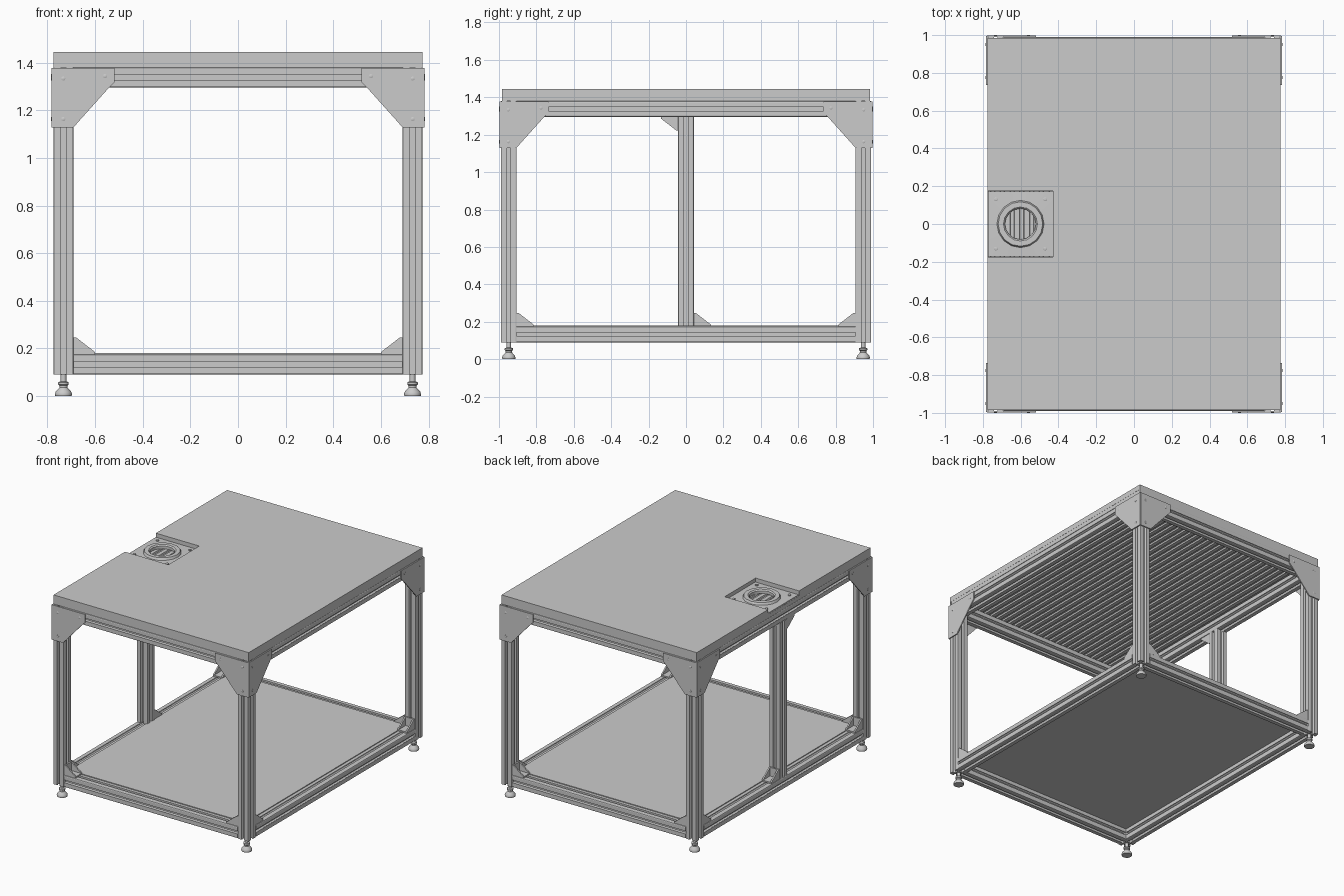
import bpy, bmesh, math
from mathutils import Vector as V

if "Cube" in bpy.data.objects:
    bpy.data.objects.remove(bpy.data.objects["Cube"])

X, Y, Z = V((1, 0, 0)), V((0, 1, 0)), V((0, 0, 1))
LX, LY = 0.7325, 0.9475          # leg centre lines
H = 0.0425                       # half width of an extrusion
BOT, TOP = 0.09, 1.38            # frame bottom and top


def finish(name, bm, smooth=False):
    bmesh.ops.recalc_face_normals(bm, faces=bm.faces[:])
    me = bpy.data.meshes.new(name)
    bm.to_mesh(me)
    bm.free()
    ob = bpy.data.objects.new(name, me)
    bpy.context.collection.objects.link(ob)
    if smooth:
        bpy.ops.object.select_all(action='DESELECT')
        bpy.context.view_layer.objects.active = ob
        ob.select_set(True)
        bpy.ops.object.shade_smooth_by_angle(angle=math.radians(35))
    return ob


def loft(bm, loops, caps=True, closed=False):
    rings = [[bm.verts.new(p) for p in loop] for loop in loops]
    pairs = list(zip(rings, rings[1:])) + ([(rings[-1], rings[0])] if closed else [])
    for a, b in pairs:
        for i in range(len(a)):
            j = (i + 1) % len(a)
            bm.faces.new((a[i], a[j], b[j], b[i]))
    if caps:
        bm.faces.new(rings[0])
        bm.faces.new(rings[-1])


def add_prism(bm, pts, o, u, v, w):
    base = [o + u * a + v * b for a, b in pts]
    loft(bm, [base, [p + w for p in base]])


def prism(name, pts, o, u, v, w):
    bm = bmesh.new()
    add_prism(bm, pts, o, u, v, w)
    return finish(name, bm)


def box(name, lo, hi):
    lo, d = V(lo), V(hi) - V(lo)
    return prism(name, [(0, 0), (d.x, 0), (d.x, d.y), (0, d.y)], lo, X, Y, Z * d.z)


def lathe(name, prof, o, n=20, axis=Z, u=X, v=Y):
    bm = bmesh.new()
    loft(bm, [[o + axis * h + (u * math.cos(2 * math.pi * i / n) + v * math.sin(2 * math.pi * i / n)) * r
               for i in range(n)] for r, h in prof])
    return finish(name, bm, True)


# T-slot cross-section, one side turned four times
side = [(H - .002, H - .002), (H - .007, H), (.010, H), (.010, H - .009), (.018, H - .009), (.010, H - .021)]
side += [(-a, b) for a, b in side[:0:-1]]
slot = []
for k in range(4):
    c, s = round(math.cos(k * math.pi / 2)), round(math.sin(k * math.pi / 2))
    slot += [(a * c - b * s, a * s + b * c) for a, b in side]


def rail(name, start, end):
    w = V(end) - V(start)
    u, v = (Y, Z) if abs(w.x) > .1 else (X, Z) if abs(w.y) > .1 else (X, Y)
    prism(name, slot, V(start), u, v, w)


def gusset(name, o, u, v, w):
    # cast angle bracket: two flanges and two triangular cheeks
    bm = bmesh.new()
    t, a, b, hw = .010, .09, .072, .038
    o = V(o)
    add_prism(bm, [(0, 0), (a, 0), (a, t), (0, t)], o - w * hw, u, v, w * 2 * hw)
    add_prism(bm, [(0, 0), (t, 0), (t, b), (0, b)], o - w * hw, u, v, w * 2 * hw)
    for e in (-hw, hw - t):
        add_prism(bm, [(0, 0), (a, 0), (a, t), (t, b), (0, b)], o + w * e, u, v, w * t)
    finish(name, bm)


corner = [(0, 0), (.26, 0), (.26, -.06), (.235, -.085), (.105, -.23), (.088, -.25), (0, -.25)]
bolts = [(.045, -.045), (.22, -.035), (.045, -.215)]
foot = [(.034, 0), (.036, .006), (.033, .018), (.017, .036), (.017, .044), (.022, .048),
        (.022, .058), (.012, .062), (.012, .095)]

for sx in (-1, 1):
    for sy in (-1, 1):
        # legs and levelling feet
        rail("leg", (sx * LX, sy * LY, BOT), (sx * LX, sy * LY, TOP))
        lathe("foot", foot, V((sx * LX, sy * LY, 0)))
        # outer corner plates with bolts
        for u, w, o in ((X * -sx, Y * sy, V((sx * .778, sy * .99, 1.378))),
                        (Y * -sy, X * sx, V((sx * .775, sy * .995, 1.378)))):
            prism("corner_plate", corner, o, u, Z, w * .008)
            for a, b in bolts:
                lathe("plate_bolt", [(.009, 0), (.009, .009), (.006, .0105)],
                      o + u * a + Z * b, 8, w, u, Z)
        # inner lower brackets
        gusset("lower_bracket", (sx * (LX - H), sy * LY, .175), X * -sx, Z, Y)
        gusset("lower_bracket", (sx * LX, sy * (LY - H), .175), Y * -sy, Z, X)

# horizontal rails, bottom and top
for label, z in (("bottom", BOT + H), ("top", TOP - H)):
    for s in (-1, 1):
        rail(label + "_cross_rail", (-LX + H, s * LY, z), (LX - H, s * LY, z))
        rail(label + "_side_rail", (s * LX, -LY + H, z), (s * LX, LY - H, z))

# middle post on the left side with its brackets
rail("middle_post", (-LX, 0, BOT + 2 * H), (-LX, 0, TOP - 2 * H))
gusset("post_bracket", (-LX, H, .175), Y, Z, X)
gusset("post_bracket", (-LX, -H, TOP - 2 * H), -Y, -Z, X)

# floor panel
box("floor_panel", (-.70, -.915, .168), (.70, .915, .181))

# grooved slat bed under the tabletop
n, z0, z1 = 30, TOP, 1.408
p = 1.548 / n
low = [(-.774, z0)]
for i in range(n):
    c = -.774 + (i + .5) * p
    low += [(c - .012, z0), (c - .009, z0 + .011), (c + .009, z0 + .011), (c + .012, z0)]
low += [(.774, z0)]
prism("slat_bed", low + [(a, z0 + z1 - b) for a, b in reversed(low)], V((0, -.975, 0)), X, Z, Y * 1.95)
for s in (-1, 1):
    box("bed_end_cap", (-.775, min(s * .975, s * .985), z0), (.775, max(s * .975, s * .985), z1))

# tabletop with a square notch in the left edge
top = [(-.775, -.985), (.775, -.985), (.775, .985), (-.775, .985),
       (-.775, .175), (-.43, .175), (-.43, -.175), (-.775, -.175)]
prism("tabletop", top, V((0, 0, z1)), X, Y, Z * (1.445 - z1))

# mounting plate with raised ring and open centre
N = 16
mc = V((-.601, 0, 0))


def ring(r, z, square=False):
    out = []
    for i in range(N):
        a = 2 * math.pi * i / N
        c, s = math.cos(a), math.sin(a)
        k = r / max(abs(c), abs(s)) if square else r
        out.append(mc + V((c * k, s * k, z)))
    return out


bm = bmesh.new()
loft(bm, [ring(.172, z1, True), ring(.172, 1.418, True), ring(.125, 1.420), ring(.118, 1.436),
          ring(.090, 1.436), ring(.082, 1.428), ring(.082, z1)], caps=False, closed=True)
finish("mounting_plate", bm, True)
for sx in (-1, 1):
    for sy in (-1, 1):
        lathe("mount_screw", [(.010, 0), (.010, .010), (.007, .012)],
              mc + V((sx * .13, sy * .13, 1.416)), 10)
